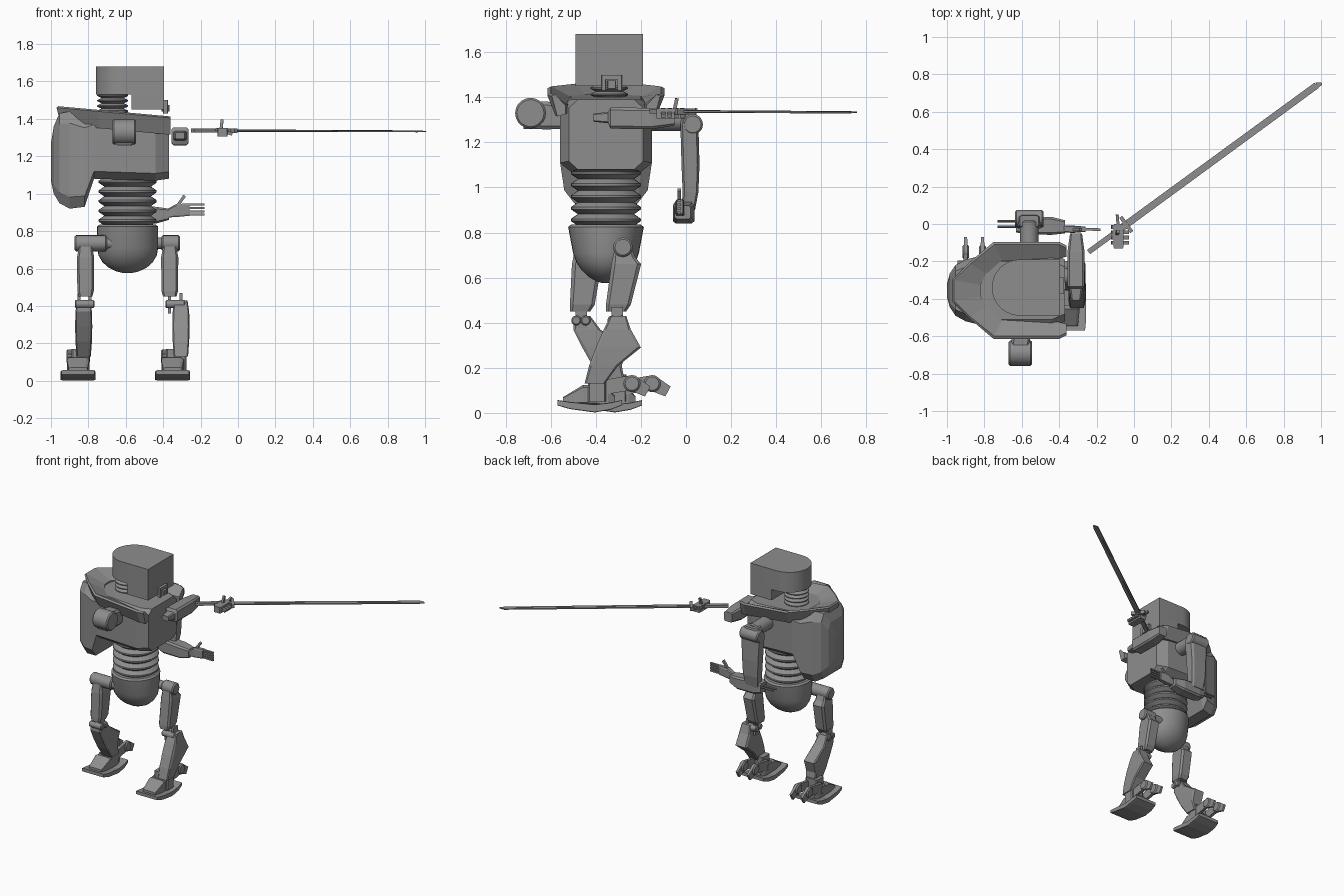
import bpy, bmesh, math
from mathutils import Vector

if "Cube" in bpy.data.objects:
    bpy.data.objects.remove(bpy.data.objects["Cube"])

GREY = (0.27, 0.27, 0.27, 1)
mat = bpy.data.materials.new("plain grey")
mat.use_nodes = True
mat.diffuse_color = GREY
mat.node_tree.nodes["Principled BSDF"].inputs["Base Color"].default_value = GREY

CX, CY = -0.59, -0.355   # body axis


def loft(name, rings, smooth=False):
    """Skin a list of equal-length rings and cap both ends."""
    bm = bmesh.new()
    rows = [[bm.verts.new(p) for p in ring] for ring in rings]
    n = len(rows[0])
    for a, b in zip(rows, rows[1:]):
        for i in range(n):
            j = (i + 1) % n
            bm.faces.new((a[i], a[j], b[j], b[i]))
    bm.faces.new(rows[0])
    bm.faces.new(rows[-1])
    bmesh.ops.recalc_face_normals(bm, faces=bm.faces)
    mesh = bpy.data.meshes.new(name)
    bm.to_mesh(mesh)
    bm.free()
    mesh.materials.append(mat)
    ob = bpy.data.objects.new(name, mesh)
    bpy.context.collection.objects.link(ob)
    if smooth:
        bpy.ops.object.select_all(action='DESELECT')
        ob.select_set(True)
        bpy.context.view_layer.objects.active = ob
        bpy.ops.object.shade_smooth_by_angle(angle=math.radians(35))
    return ob


def place(axis, t, u, v):
    return {"x": (t, u, v), "y": (u, t, v), "z": (u, v, t)}[axis]


def hull(name, axis, stations, cut=0.25):
    """Chamfered box sections along an axis: (position, centre u, centre v, half u, half v)."""
    k = 1 - cut
    shape = [(1, k), (k, 1), (-k, 1), (-1, k), (-1, -k), (-k, -1), (k, -1), (1, -k)]
    return loft(name, [[place(axis, t, u + a * hu, v + b * hv) for a, b in shape]
                       for t, u, v, hu, hv in stations])


def box(name, x0, x1, y0, y1, z0, z1, cut=0.15):
    u, v, hu, hv = (x0 + x1) / 2, (y0 + y1) / 2, (x1 - x0) / 2, (y1 - y0) / 2
    return hull(name, "z", [(z0, u, v, hu, hv), (z1, u, v, hu, hv)], cut)


def lathe(name, axis, u, v, profile, segs=32, squash=None):
    """Round sections along an axis: profile of (radius, position)."""
    rings = []
    for r, t in profile:
        s = squash(t) if squash else 1
        rings.append([place(axis, t, u + r * math.cos(a), v + s * r * math.sin(a))
                      for a in (2 * math.pi * i / segs for i in range(segs))])
    return loft(name, rings, True)


def rod(name, axis, u, v, t0, t1, r, segs=20):
    b = min(0.008, r * 0.25)
    return lathe(name, axis, u, v, [(r - b, t0), (r, t0 + b), (r, t1 - b), (r - b, t1)], segs)


def bar(name, p, q, w, h, w2=None, h2=None):
    """Rectangular bar between two points, optionally tapered."""
    p, q = Vector(p), Vector(q)
    d = (q - p).normalized()
    ref = Vector((0, 0, 1)) if abs(d.z) < 0.9 else Vector((1, 0, 0))
    side = d.cross(ref).normalized()
    up = side.cross(d)
    rings = []
    for c, a, b in ((p, w, h), (q, w2 or w, h2 or h)):
        rings.append([c + side * a * i / 2 + up * b * j / 2
                      for i, j in ((1, 1), (-1, 1), (-1, -1), (1, -1))])
    return loft(name, rings)


def bellows(name, x, y, z0, z1, r_in, r_out, count):
    step = (z1 - z0) / count
    prof = [(r_in, z0)]
    for i in range(count):
        z = z0 + i * step
        prof += [(r_out, z + step * 0.4), (r_out, z + step * 0.6), (r_in, z + step)]
    lathe(name, "z", x, y, prof)


# Torso with the hump at its back
hull("torso", "x", [
    (-1.0, CY, 1.17, 0.035, 0.10), (-0.985, CY, 1.18, 0.09, 0.18),
    (-0.955, CY, 1.19, 0.135, 0.24), (-0.90, CY, 1.18, 0.165, 0.26),
    (-0.82, CY, 1.17, 0.185, 0.24), (-0.77, CY, 1.245, 0.205, 0.165),
    (-0.44, CY, 1.23, 0.205, 0.16), (-0.37, CY, 1.235, 0.165, 0.155)], 0.24)

# Flared collar running around the back of the neck
outer = [(-0.36, 0.24), (-0.40, 0.26), (-0.75, 0.26), (-0.88, 0.15), (-0.97, 0.06)]
inner = [(-0.36, 0.18), (-0.40, 0.17), (-0.70, 0.15), (-0.79, 0.09), (-0.82, 0.03)]
path = [(o, i, 1) for o, i in zip(outer, inner)]
path += [(o, i, -1) for o, i in reversed(list(zip(outer, inner)))]
rings = []
for (ox, oy), (ix, iy), s in path:
    top = 1.46 - (ox + 0.97) * 0.09
    rings.append([(ox, CY + s * oy, top), (ox * 0.95 + ix * 0.05, CY + s * oy * 0.94, top + 0.008),
                  (ix, CY + s * iy, top - 0.04), (ix, CY + s * iy, top - 0.08),
                  (ox * 0.85 + ix * 0.15, CY + s * (oy * 0.6 + iy * 0.4), top - 0.09)])
loft("collar", rings)

# Neck and head
bellows("neck", -0.67, -0.34, 1.37, 1.54, 0.06, 0.083, 6)
dome = [(-0.395, -0.49), (-0.395, -0.19)]
dome += [(-0.61 - 0.15 * math.sin(a), -0.34 + 0.15 * math.cos(a))
         for a in (math.pi * i / 20 for i in range(21))]
loft("head", [[(x, y, z) for x, y in dome] for z in (1.53, 1.68)], True)
box("jaw", -0.57, -0.395, -0.49, -0.19, 1.45, 1.535, 0.01)
for y in (-0.365, -0.295):
    box("mouth_side", -0.40, -0.375, y - 0.01, y + 0.01, 1.43, 1.50)
box("mouth_top", -0.40, -0.375, -0.375, -0.285, 1.48, 1.50)
box("mouth_spout", -0.41, -0.365, -0.35, -0.31, 1.44, 1.475)

# Waist and pelvis
bellows("waist", CX, CY, 0.83, 1.09, 0.125, 0.155, 5)
prof = [(0.15, 0.835), (0.163, 0.825), (0.163, 0.71)]
prof += [(0.163 * math.cos(a), 0.71 - 0.135 * math.sin(a)) for a in (0.3, 0.6, 0.9, 1.2, 1.4, 1.52)]
lathe("pelvis", "z", CX, CY, prof, 32, lambda t: 1.03 - max(0, 0.82 - t) * 1.2)


def leg(tag, hip_x, hip_y, hip_x0, hip_x1, knee_y, shin_x, foot_x, ankle_y):
    # Hip and thigh
    rod(tag + "_hip", "x", hip_y, 0.735, hip_x0, hip_x1, 0.043)
    rod(tag + "_hip_pin", "x", hip_y, 0.735, min(hip_x0, CX), max(hip_x1, CX), 0.03)
    hull(tag + "_thigh", "z", [
        (0.74, hip_x, hip_y, 0.035, 0.035), (0.69, hip_x, hip_y + 0.005, 0.04, 0.05),
        (0.66, hip_x, hip_y + 0.015, 0.046, 0.066), (0.48, hip_x, knee_y + 0.005, 0.044, 0.055),
        (0.45, hip_x, knee_y - 0.005, 0.036, 0.045)])
    # Knee link
    mid = (hip_x + shin_x) / 2
    for s in (-1, 1):
        bar(tag + "_knee_link", (mid + s * 0.03, knee_y, 0.47), (mid + s * 0.03, knee_y, 0.36), 0.05, 0.016)
    for dy in (-0.022, 0.02):
        rod(tag + "_knee_pin", "x", knee_y + dy, 0.41, mid - 0.052, mid + 0.052, 0.022, 12)

    # Shin with pointed calf
    def lerp_y(f):
        return knee_y + (ankle_y - knee_y) * f

    hull(tag + "_shin", "z", [
        (0.43, shin_x, lerp_y(0) + 0.005, 0.035, 0.035), (0.37, shin_x, lerp_y(0.1) + 0.01, 0.044, 0.06),
        (0.29, shin_x, lerp_y(0.4) + 0.045, 0.046, 0.10), (0.21, shin_x, lerp_y(0.7) + 0.01, 0.044, 0.065),
        (0.13, shin_x, lerp_y(1), 0.038, 0.045)], 0.15)
    # Ankle, foot and curved sole
    rod(tag + "_ankle", "x", ankle_y, 0.09, foot_x - 0.058, foot_x + 0.058, 0.038)
    box(tag + "_ankle_block", min(foot_x, shin_x) - 0.035, max(foot_x, shin_x) + 0.03,
        ankle_y - 0.03, ankle_y + 0.05, 0.05, 0.17)
    hull(tag + "_foot", "y", [
        (ankle_y - 0.14, foot_x, 0.055, 0.05, 0.015), (ankle_y - 0.05, foot_x, 0.08, 0.06, 0.045),
        (ankle_y + 0.06, foot_x, 0.07, 0.055, 0.04), (ankle_y + 0.09, foot_x, 0.055, 0.04, 0.02)])
    hull(tag + "_sole", "y", [
        (ankle_y - 0.165, foot_x, 0.045, 0.088, 0.012), (ankle_y - 0.11, foot_x, 0.033, 0.094, 0.016),
        (ankle_y, foot_x, 0.02, 0.094, 0.018), (ankle_y + 0.07, foot_x, 0.03, 0.094, 0.016),
        (ankle_y + 0.12, foot_x, 0.045, 0.088, 0.012)], 0.12)
    # Heel claws
    for s in (-1, 1):
        x = foot_x + s * 0.045
        bar(tag + "_claw_arm", (x, ankle_y + 0.02, 0.11), (x, ankle_y + 0.17, 0.135), 0.022, 0.065)
        rod(tag + "_claw_joint", "x", ankle_y + 0.165, 0.13, x - 0.018, x + 0.018, 0.038, 16)
        bar(tag + "_claw_tip", (x, ankle_y + 0.16, 0.135), (x, ankle_y + 0.235, 0.095), 0.022, 0.07, 0.016, 0.05)


leg("right_leg", -0.815, -0.455, -0.875, -0.70, -0.465, -0.825, -0.855, -0.315)
leg("left_leg", -0.365, -0.28, -0.41, -0.31, -0.305, -0.305, -0.35, -0.405)

# Bare shoulder on the -y side
rod("shoulder_stub", "x", -0.69, 1.33, -0.67, -0.545, 0.068)
hull("shoulder_link", "y", [
    (-0.72, -0.61, 1.32, 0.05, 0.06), (-0.62, -0.605, 1.32, 0.05, 0.062), (-0.50, -0.605, 1.31, 0.045, 0.05)])

# Hanging arm on the +y side, with the forearm reaching forward
rod("shoulder", "y", -0.56, 1.30, -0.18, 0.02, 0.05)
rod("shoulder_cap", "x", 0.03, 1.28, -0.635, -0.485, 0.045)
hull("upper_arm", "z", [
    (1.335, -0.56, 0.015, 0.05, 0.03), (1.28, -0.56, 0.015, 0.075, 0.04), (1.10, -0.56, 0.02, 0.065, 0.04),
    (0.98, -0.56, 0.02, 0.06, 0.035), (0.90, -0.56, 0.01, 0.05, 0.03)])
hull("forearm", "x", [
    (-0.63, -0.01, 0.89, 0.035, 0.035), (-0.58, -0.01, 0.89, 0.045, 0.05),
    (-0.44, -0.01, 0.885, 0.048, 0.045), (-0.37, -0.015, 0.89, 0.035, 0.03)])
for y in (-0.015, 0.015):
    rod("elbow_spike", "x", y, 0.90, -0.73, -0.62, 0.007, 8)
hull("open_palm", "x", [(-0.38, -0.025, 0.895, 0.018, 0.022), (-0.33, -0.028, 0.91, 0.02, 0.035),
                        (-0.26, -0.028, 0.915, 0.014, 0.033)])
for i in range(4):
    z = 0.888 + i * 0.018
    bar("finger", (-0.27, -0.028, z), (-0.18, -0.03, z), 0.014, 0.011)
bar("thumb", (-0.32, -0.03, 0.94), (-0.285, -0.03, 0.99), 0.016, 0.016)

# Sword forearm, fist and sword
hull("sword_forearm", "y", [
    (-0.41, -0.31, 1.31, 0.025, 0.018), (-0.345, -0.31, 1.31, 0.035, 0.025),
    (-0.335, -0.31, 1.308, 0.046, 0.047), (-0.15, -0.31, 1.306, 0.046, 0.047),
    (-0.05, -0.31, 1.31, 0.032, 0.035)])
box("sword_fist", -0.11, -0.055, -0.13, 0.00, 1.305, 1.35)
for i in range(4):
    y = -0.10 + i * 0.028
    bar("gripping_finger", (-0.12, y, 1.345), (-0.03, y, 1.318), 0.02, 0.016)
bar("sword_thumb", (-0.09, -0.05, 1.35), (-0.085, -0.04, 1.395), 0.016, 0.016)
bar("fist_spike", (-0.085, -0.01, 1.335), (-0.09, 0.05, 1.345), 0.016, 0.016)
D = Vector((0.807, 0.590, -0.003))
S = Vector((-0.590, 0.807, 0))
base = Vector((-0.243, -0.15, 1.338))
bar("sword_grip", base, base + D * 0.24, 0.028, 0.02)
bar("sword_guard", base + D * 0.25 - S * 0.05, base + D * 0.25 + S * 0.05, 0.02, 0.025)
bar("sword_blade", base + D * 0.22, base + D * 1.51, 0.038, 0.009, 0.036, 0.007)
bar("sword_ridge", base + D * 0.22, base + D * 1.49, 0.012, 0.013, 0.012, 0.010)
bar("sword_tip", base + D * 1.51, base + D * 1.54 - S * 0.008, 0.036, 0.007, 0.012, 0.004)
